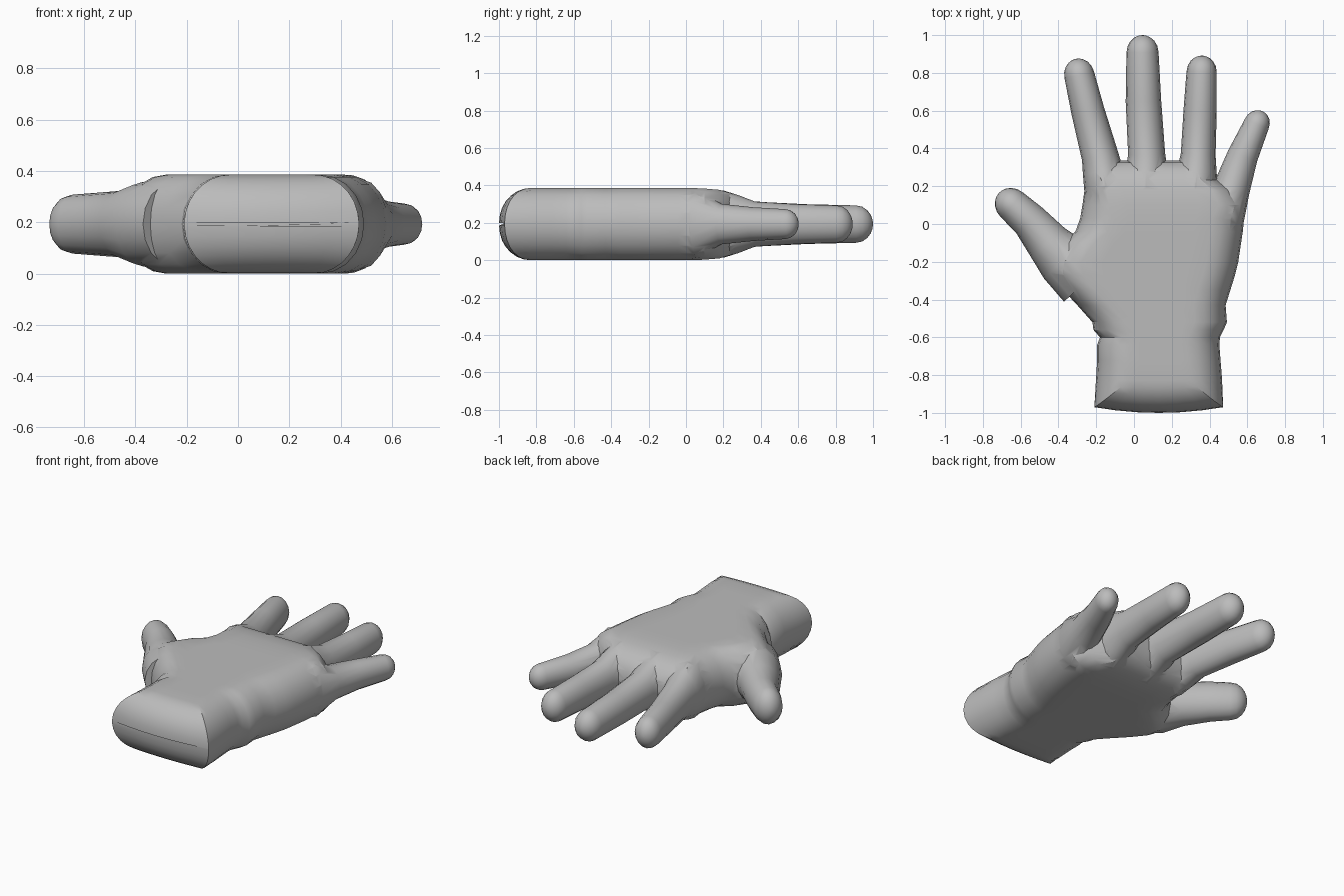
import bpy, bmesh, math
from mathutils import Vector

if "Cube" in bpy.data.objects:
    bpy.data.objects.remove(bpy.data.objects["Cube"])

MID = 0.193   # mid height and half thickness of the palm

skin = bpy.data.materials.new("plain grey")
skin.diffuse_color = (0.5, 0.5, 0.5, 1)
skin.use_nodes = True
skin.node_tree.nodes["Principled BSDF"].inputs["Base Color"].default_value = skin.diffuse_color


def loft(name, rings):
    """Skin a list of equal-length point rings and cap both ends."""
    bm = bmesh.new()
    loops = [[bm.verts.new(p) for p in r] for r in rings]
    n = len(loops[0])
    for a, b in zip(loops, loops[1:]):
        for i in range(n):
            j = (i + 1) % n
            bm.faces.new((a[i], a[j], b[j], b[i]))
    bm.faces.new(loops[0][::-1])
    bm.faces.new(loops[-1])
    bmesh.ops.recalc_face_normals(bm, faces=bm.faces)
    me = bpy.data.meshes.new(name)
    bm.to_mesh(me)
    bm.free()
    me.materials.append(skin)
    ob = bpy.data.objects.new(name, me)
    bpy.context.collection.objects.link(ob)
    return ob


def palm_ring(y, left, right, t):
    """Slab section with round sides, cut off at half height t."""
    top = math.asin(min(1, t / MID))
    side = [top * (k / 5 - 1) for k in range(11)]
    roll = min(0.17, (right - left) / 3)
    arc = [(roll * (1 - math.cos(a)), MID * math.sin(a)) for a in side]
    r = [(right - d, z) for d, z in arc]
    l = [(left + d, z) for d, z in reversed(arc)]

    def across(p, q):
        return [(p[0] + (q[0] - p[0]) * k / 6, p[1]) for k in range(1, 6)]
    pts = r + across(r[-1], l[0]) + l + across(l[-1], r[0])
    mid, half = (left + right) / 2, (right - left) / 2
    bow = 0.03 * max(0, min(1, (-0.75 - y) / 0.2))
    return [(x, y - bow * (1 - ((x - mid) / half) ** 2), MID + z) for x, z in pts]


# Wrist end: rounded across the full width with mitred corners
sections = []
for k in range(8):
    a = math.radians(2 + 88 * k / 7)
    y = -0.97 + 0.15 * (1 - math.cos(a))
    sections.append((y, -0.21 + 0.06 * (y + 0.97), 0.472 - 0.04 * (y + 0.97),
                     MID * math.sin(a)))
# Wrist, heel, thumb mound and knuckles: y, left, right, half height
sections += [
    (-0.72, -0.195, 0.458, MID), (-0.64, -0.195, 0.452, MID),
    (-0.60, -0.18, 0.455, MID), (-0.56, -0.215, 0.475, MID),
    (-0.52, -0.22, 0.492, MID), (-0.43, -0.30, 0.485, MID),
    (-0.35, -0.375, 0.51, MID), (-0.27, -0.44, 0.535, MID),
    (-0.20, -0.45, 0.552, MID), (-0.10, -0.38, 0.567, MID),
    (-0.04, -0.31, 0.576, MID), (0.03, -0.285, 0.583, MID),
    (0.10, -0.273, 0.59, 0.19), (0.18, -0.262, 0.53, 0.183),
    (0.24, -0.258, 0.43, 0.165), (0.29, -0.25, 0.41, 0.135),
    (0.325, -0.22, 0.39, 0.08), (0.335, -0.18, 0.37, 0.02)]
hand = loft("hand", [palm_ring(*s) for s in sections])


def finger(name, path, n=16):
    """Oval tube along (x, y, half width, half height) with a domed tip."""
    pts = [Vector((x, y, MID)) for x, y, _, _ in path]
    rings = []

    def ring(c, d, w, h):
        s = Vector((d.y, -d.x, 0))
        rings.append([c + s * w * math.cos(2 * math.pi * k / n)
                      + Vector((0, 0, h * math.sin(2 * math.pi * k / n)))
                      for k in range(n)])
    for i, (c, (_, _, w, h)) in enumerate(zip(pts, path)):
        d = (pts[min(i + 1, len(pts) - 1)] - pts[max(i - 1, 0)]).normalized()
        ring(c, d, w, h)
    for a in (22, 42, 60, 75, 86):
        a = math.radians(a)
        ring(pts[-1] + d * w * 1.08 * math.sin(a), d, w * math.cos(a), h * math.cos(a))
    return loft(name, rings)


fingers = {
    "index_finger": [(-.13, .05, .12, .16), (-.15, .2, .115, .18), (-.165, .28, .107, .155),
                     (-.18, .36, .098, .122), (-.245, .6, .088, .105), (-.29, .79, .08, .1)],
    "middle_finger": [(.065, .05, .12, .16), (.065, .2, .125, .18), (.066, .28, .112, .155),
                      (.067, .37, .098, .12), (.05, .65, .094, .106), (.045, .908, .085, .1)],
    "ring_finger": [(.31, .05, .12, .16), (.325, .2, .12, .18), (.333, .28, .105, .155),
                    (.34, .37, .092, .12), (.35, .6, .088, .106), (.358, .805, .08, .1)],
    "little_finger": [(.43, -.06, .12, .15), (.48, .06, .11, .175), (.517, .19, .098, .108),
                      (.575, .36, .082, .09), (.65, .53, .068, .08)],
    "thumb": [(-.26, -.31, .15, .16), (-.37, -.19, .145, .165), (-.455, -.1, .118, .13),
              (-.555, .02, .096, .122), (-.645, .1, .088, .115)],
}

# Fuse every finger into the palm
bpy.context.view_layer.objects.active = hand
for name, path in fingers.items():
    part = finger(name, path)
    mod = hand.modifiers.new(name, 'BOOLEAN')
    mod.operation, mod.solver, mod.object = 'UNION', 'EXACT', part
    bpy.ops.object.modifier_apply(modifier=mod.name)
    bpy.data.objects.remove(part)

hand.select_set(True)
bpy.ops.object.shade_smooth_by_angle(angle=math.radians(30))
